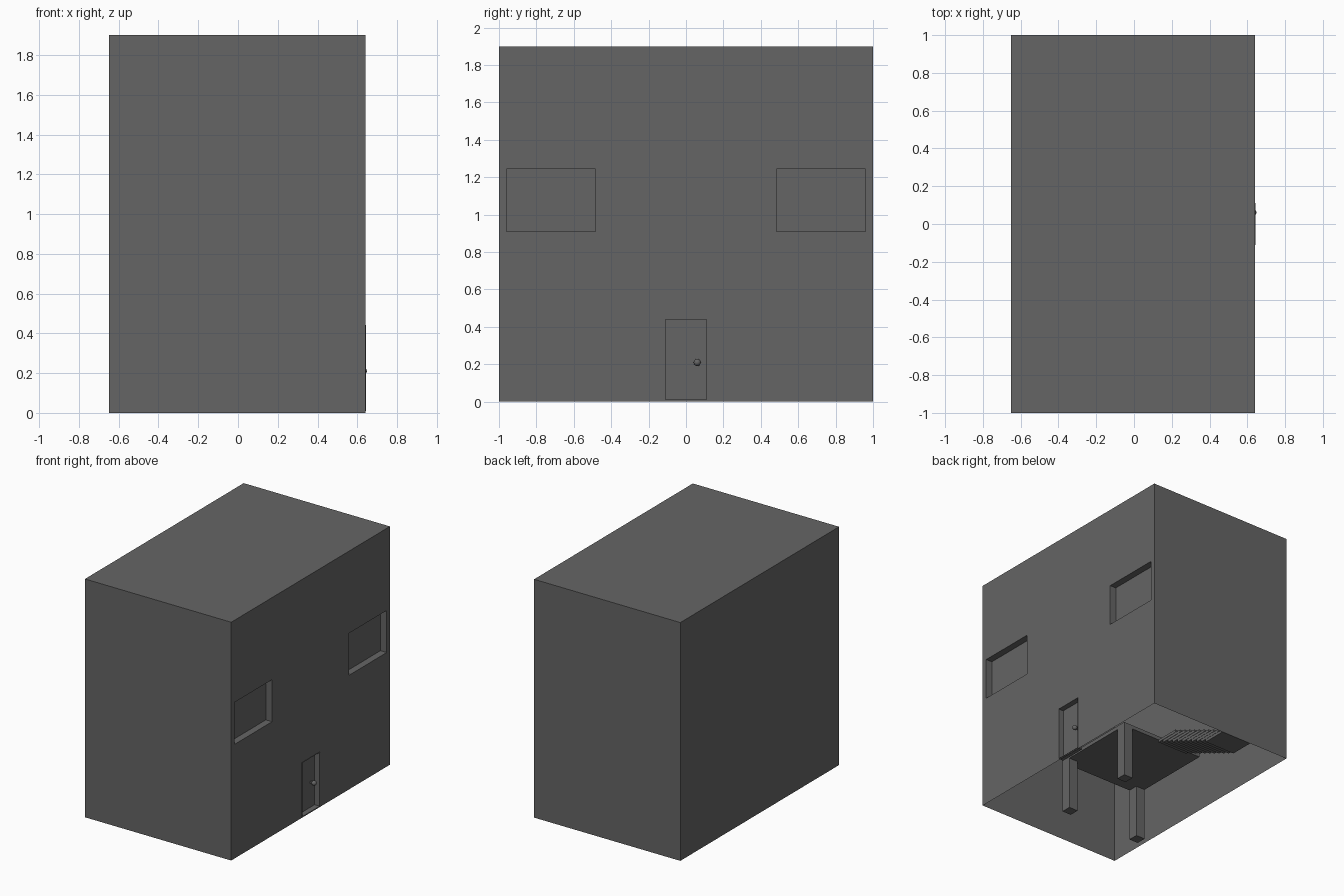
import bpy, bmesh
from mathutils import Vector

if "Cube" in bpy.data.objects:
    bpy.data.objects.remove(bpy.data.objects["Cube"])

X0, X1, H = -0.65, 0.64, 1.9

grey = bpy.data.materials.new("dark_grey")
grey.diffuse_color = (0.13, 0.13, 0.13, 1)
grey.use_nodes = True
grey.node_tree.nodes["Principled BSDF"].inputs["Base Color"].default_value = grey.diffuse_color


def finish(name, bm):
    mesh = bpy.data.meshes.new(name)
    bm.to_mesh(mesh)
    bm.free()
    mesh.materials.append(grey)
    ob = bpy.data.objects.new(name, mesh)
    bpy.context.collection.objects.link(ob)
    return ob


def box(name, lo, hi):
    bm = bmesh.new()
    bmesh.ops.create_cube(bm, size=1)
    lo, hi = Vector(lo), Vector(hi)
    for v in bm.verts:
        v.co = (lo + hi) / 2 + v.co * (hi - lo)
    return finish(name, bm)


# House shell: single-sheet walls and flat roof, open underneath
bm = bmesh.new()
quads = [
    [(X0, -1, 0), (X1, -1, 0), (X1, -1, H), (X0, -1, H)],
    [(X1, 1, 0), (X0, 1, 0), (X0, 1, H), (X1, 1, H)],
    [(X0, 1, 0), (X0, -1, 0), (X0, -1, H), (X0, 1, H)],
    [(X0, -1, H), (X1, -1, H), (X1, 1, H), (X0, 1, H)],
]
for q in quads:
    bm.faces.new([bm.verts.new(p) for p in q])

# Right wall laid out as a grid, with cells pushed in for windows and door
ys = [-1, -0.96, -0.485, -0.11, 0.11, 0.485, 0.96, 1]
zs = [0, 0.01, 0.44, 0.91, 1.245, H]
recess = {(1, 3): 0.055, (5, 3): 0.055, (3, 1): 0.04}
grid = [[bm.verts.new((X1, y, z)) for z in zs] for y in ys]
cells = {}
for i in range(len(ys) - 1):
    for j in range(len(zs) - 1):
        cells[i, j] = bm.faces.new([grid[i][j], grid[i + 1][j],
                                    grid[i + 1][j + 1], grid[i][j + 1]])
for key, depth in recess.items():
    face = bmesh.ops.extrude_discrete_faces(bm, faces=[cells[key]])["faces"][0]
    for v in face.verts:
        v.co.x -= depth
bmesh.ops.remove_doubles(bm, verts=bm.verts, dist=1e-4)
bmesh.ops.dissolve_limit(bm, angle_limit=0.01, verts=bm.verts, edges=bm.edges)
finish("house_shell", bm)

# Thin lip standing proud around the door opening
for s in (-1, 1):
    box("door_jamb", (X1 - 0.04, s * 0.11 - 0.001, 0.01), (X1 + 0.004, s * 0.11 + 0.001, 0.44))
box("door_head", (X1 - 0.04, -0.11, 0.439), (X1 + 0.004, 0.11, 0.441))
box("door_sill", (X1 - 0.04, -0.11, 0.009), (X1 + 0.004, 0.11, 0.011))

# Door knob and its stem
bpy.ops.mesh.primitive_uv_sphere_add(segments=24, ring_count=12, radius=0.019,
                                     location=(0.629, 0.06, 0.21))
knob = bpy.context.object
knob.name = "door_knob"
knob.data.materials.append(grey)
bpy.ops.object.shade_smooth_by_angle()
box("knob_stem", (0.60, 0.053, 0.203), (0.62, 0.067, 0.217))

# Table inside, standing on three legs
box("table_top", (-0.615, -0.69, 0.43), (0.12, 0.03, 0.46))
for x, y in [(0.08, -0.01), (0.08, -0.65), (-0.575, -0.65)]:
    box("table_leg", (x - 0.04, y - 0.04, 0.005), (x + 0.04, y + 0.04, 0.43))

# Low flight of steps beside the back wall
for i in range(11):
    y, z = 0.9 - 0.055 * i, 0.003 + 0.024 * i
    box("step", (-0.3, y - 0.1, z), (-0.03, y + 0.098, z + 0.022))
